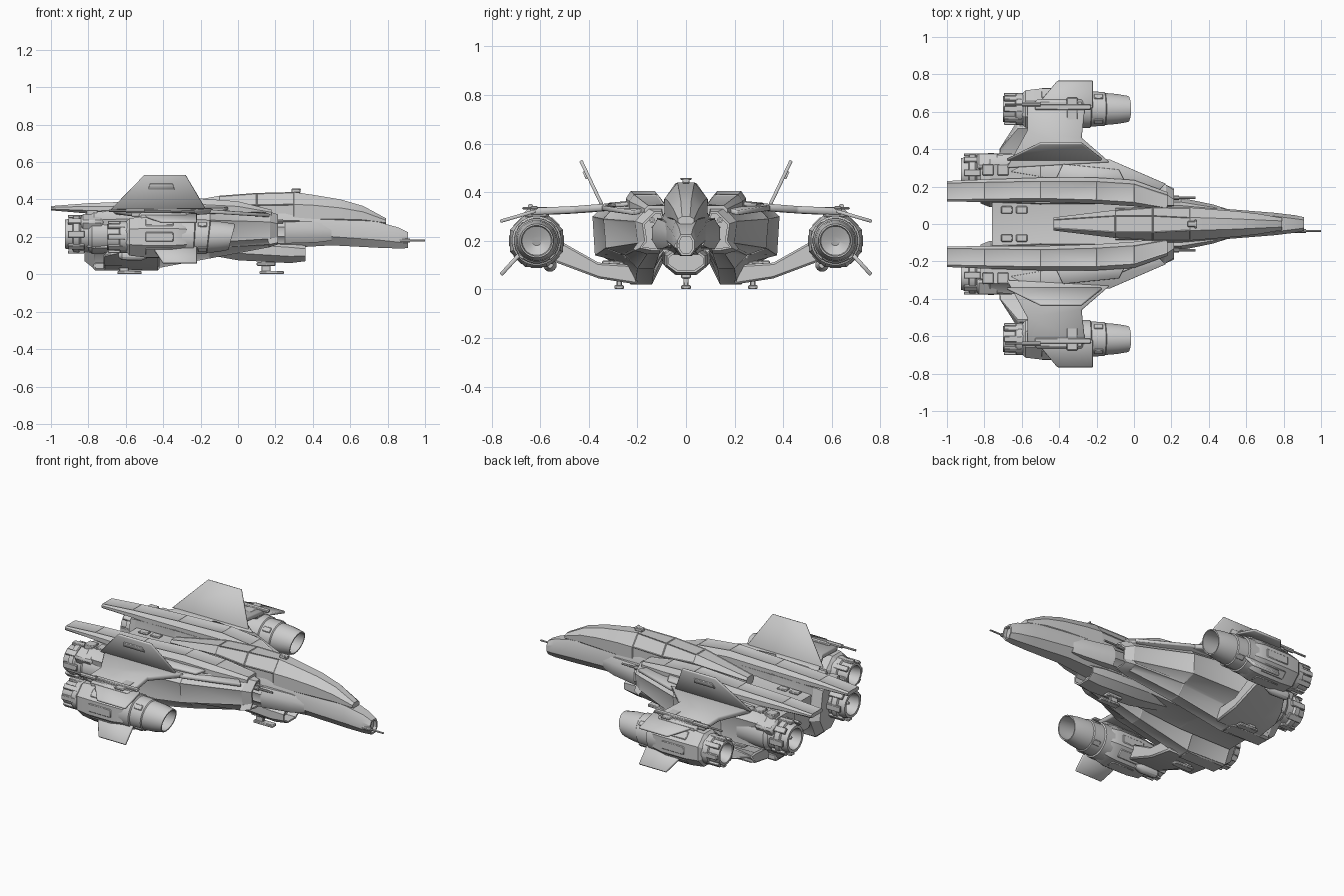
import bpy, bmesh, math
from mathutils import Matrix

cube = bpy.data.objects.get("Cube")
if cube:
    bpy.data.objects.remove(cube, do_unlink=True)

grey = bpy.data.materials.new("hull_grey")
grey.use_nodes = True
grey.diffuse_color = (.6, .6, .6, 1)
shader = next(n for n in grey.node_tree.nodes if n.type == 'BSDF_PRINCIPLED')
shader.inputs["Base Color"].default_value = (.6, .6, .6, 1)
parts = []


def finish(name, bm, pair=True, thick=0, bevel=0):
    """Turn a bmesh into an object, optionally thickened, bevelled and mirrored across y."""
    bmesh.ops.recalc_face_normals(bm, faces=bm.faces[:])
    mesh = bpy.data.meshes.new(name)
    bm.to_mesh(mesh)
    bm.free()
    mesh.materials.append(grey)
    obj = bpy.data.objects.new(name, mesh)
    bpy.context.scene.collection.objects.link(obj)
    if thick:
        mod = obj.modifiers.new("thickness", 'SOLIDIFY')
        mod.thickness, mod.offset = thick, 0
    if bevel:
        mod = obj.modifiers.new("edges", 'BEVEL')
        mod.width, mod.segments = bevel, 1
    if pair:
        mod = obj.modifiers.new("pair", 'MIRROR')
        mod.use_axis = (False, True, False)
    parts.append(obj)


def octo(x, y, w, z0, z1, t=.5, b=.5, lo=.3, hi=.7):
    """Chamfered cross-section of half width w between z0 and z1."""
    h = z1 - z0
    right = [(w * t, z1), (w, z0 + h * hi), (w, z0 + h * lo), (w * b, z0)]
    left = [(-a, z) for a, z in reversed(right)]
    return x, [(y + a, z) for a, z in right + left]


def loft(name, sections, pair=True, panel=0, mouth=0, bevel=0):
    """Skin cross-sections along x; panel sinks the larger faces, mouth hollows the front."""
    bm = bmesh.new()
    rings = [[bm.verts.new((x, y, z)) for y, z in pts] for x, pts in sections]
    n = len(rings[0])
    sides = []
    for a, b in zip(rings, rings[1:]):
        for i in range(n):
            j = (i + 1) % n
            sides.append(bm.faces.new((a[i], a[j], b[j], b[i])))
    bm.faces.new(rings[0])
    front = bm.faces.new(rings[-1])
    bmesh.ops.recalc_face_normals(bm, faces=bm.faces[:])
    if mouth:
        bmesh.ops.inset_region(bm, faces=[front], thickness=.01)
        ext = bmesh.ops.extrude_discrete_faces(bm, faces=[front])["faces"][0]
        for v in ext.verts:
            v.co.x -= mouth
    if panel:
        big = [f for f in sides if f.is_valid and f.calc_area() > .012]
        bmesh.ops.inset_individual(bm, faces=big, thickness=panel, depth=-.003)
    finish(name, bm, pair, bevel=bevel)


def lathe(name, y, z, profile, n=24, pair=True, rake=0):
    """Revolve (x, radius) points about an axis along x; rake slants the front end."""
    bm = bmesh.new()
    rings = []
    xs = [p[0] for p in profile]
    for x, r in profile:
        ang = [2 * math.pi * (i + .5) / n for i in range(n)]
        slant = rake * (x - min(xs)) / (max(xs) - min(xs))
        rings.append([bm.verts.new((x + slant * (math.sin(a) - 1), y + r * math.cos(a), z + r * math.sin(a)))
                      for a in ang])
    for a, b in zip(rings, rings[1:]):
        for i in range(n):
            j = (i + 1) % n
            bm.faces.new((a[i], a[j], b[j], b[i]))
    bm.faces.new(rings[0])
    bm.faces.new(rings[-1])
    finish(name, bm, pair)


def plate(name, corners, thick, bevel=.003):
    bm = bmesh.new()
    bm.faces.new([bm.verts.new(c) for c in corners])
    finish(name, bm, True, thick, bevel)


def box(name, centre, size, pair=True, roll=0, bevel=.004):
    bm = bmesh.new()
    mat = Matrix.Translation(centre) @ Matrix.Rotation(roll, 4, 'X') @ Matrix.Diagonal((*size, 1))
    bmesh.ops.create_cube(bm, size=1, matrix=mat)
    finish(name, bm, pair, bevel=bevel)


# Central fuselage: spine with canopy, nose, deck and belly
loft("spine_and_canopy", [
    octo(-.43, 0, .035, .31, .36, .7), octo(-.1, 0, .075, .28, .42, .6), octo(.1, 0, .09, .22, .435),
    octo(.3, 0, .088, .22, .44, .4), octo(.4, 0, .08, .24, .425, .4),
    octo(.55, 0, .068, .25, .40, .4), octo(.67, 0, .054, .26, .365, .4),
    octo(.79, 0, .033, .265, .3)], pair=False, panel=.006)
loft("nose", [
    octo(-.1, 0, .1, .14, .33, .8), octo(.25, 0, .105, .14, .33, .8), octo(.5, 0, .08, .155, .31, .8),
    octo(.75, 0, .06, .142, .28, .7), octo(.86, 0, .047, .138, .25, .6),
    octo(.91, 0, .036, .14, .225, .6)], pair=False, mouth=.02)
loft("rear_deck", [
    octo(-.76, 0, .13, .1, .29, .9, .7), octo(-.4, 0, .13, .1, .31, .9, .7),
    octo(.15, 0, .12, .13, .32, .9, .6)], pair=False, panel=.015)
loft("belly_intake", [
    octo(-.25, 0, .05, .12, .2), octo(0, 0, .085, .075, .2), octo(.28, 0, .088, .06, .18),
    octo(.36, 0, .078, .07, .165)], pair=False, mouth=.06)
box("dorsal_sensor", (.31, 0, .447), (.05, .03, .022), pair=False)
box("sensor_blade", (.33, 0, .455), (.012, .05, .008), pair=False)
lathe("nose_gun", -.037, .18, [(.8, .011), (.92, .011), (.92, .005), (1, .005)], 10, pair=False)

# Cheek fairings beside the cockpit
loft("cheek_fairing", [
    octo(-.1, .1, .05, .17, .31), octo(.25, .095, .045, .165, .29), octo(.42, .075, .03, .17, .28),
    octo(.5, .06, .02, .18, .26)], panel=.008)


# Twin main hulls, wide at the shoulder, stepping in to a narrow keel
def hull(x, yi, yo, zt, zs, zo, b0, b1, zb):
    return x, [(yi, zt), (yo - .05, zt), (yo, zs), (yo - .01, zo), (b1 + .05, zo - .03),
               (b1, zb), (b0, zb), (yi - .03, zo)]


loft("main_hull", [
    hull(-.82, .14, .34, .32, .27, .15, .15, .22, .07), hull(-.77, .12, .365, .335, .29, .14, .14, .22, .03),
    hull(-.5, .11, .385, .345, .3, .14, .14, .21, .02), hull(-.15, .11, .34, .345, .29, .17, .13, .2, .085),
    hull(.17, .1, .21, .335, .28, .19, .11, .16, .145), hull(.215, .1, .18, .32, .27, .2, .11, .14, .16)],
    panel=.012, mouth=.04)
loft("dorsal_blade", [
    octo(-1, .175, .055, .342, .365, .8, .9), octo(-.8, .178, .06, .325, .38, .75),
    octo(-.5, .183, .065, .3, .392, .7), octo(-.2, .178, .07, .3, .405, .7),
    octo(0, .165, .07, .3, .39, .7), octo(.18, .12, .05, .3, .345, .7)], panel=.008)
plate("shoulder_panel", [(-.42, .235, .356), (-.38, .32, .348), (-.08, .29, .346), (-.05, .23, .352)], .016)
plate("shoulder_strake", [(-.66, .28, .335), (-.5, .36, .335), (-.13, .345, .335), (.17, .215, .315), (.1, .15, .33)], .02)
box("keel_pod", (-.64, .19, .045), (.27, .1, .05), bevel=.012)
lathe("hull_gun", .14, .285, [(.15, .012), (.24, .012), (.24, .006), (.33, .006)], 10)

# Main engines
lathe("main_engine", .275, .215, [
    (-.6, .1), (-.78, .105), (-.8, .09), (-.84, .09), (-.85, .1), (-.88, .098), (-.885, .085),
    (-.925, .078), (-.925, .062), (-.85, .05), (-.85, .02), (-.9, .008)])
for i in range(8):
    a = math.tau * i / 8
    box("engine_petal", (-.865, .275 + .095 * math.cos(a), .215 + .095 * math.sin(a)),
        (.09, .016, .035), roll=a, bevel=.003)
box("engine_cowl", (-.78, .33, .28), (.12, .09, .06), roll=-.5, bevel=.012)

# Wings, drooping outward
plate("inner_wing", [(-.68, .3, .338), (-.57, .5, .325), (-.57, .64, .32), (-.26, .64, .32),
                     (-.28, .46, .328), (-.13, .33, .338)], .03, .006)
plate("wing_tip", [(-.53, .62, .322), (-.41, .765, .28), (-.22, .765, .28), (-.22, .62, .322)], .014)

# Lower pylons, cranked up to the nacelles
crank = [(.2, .1), (.36, .11), (.52, .2), (.56, .12), (.36, .045), (.2, .02)]
loft("lower_pylon", [(-.72, [(y if y < .4 else .4, z if y < .4 else .1) for y, z in crank]),
                     (-.62, crank), (-.42, crank)], bevel=.008)
box("pylon_panel", (-.56, .3, .11), (.14, .09, .014), roll=.06)

# Fins
plate("tail_fin", [(-.68, .345, .345), (-.5, .433, .53), (-.28, .433, .53), (-.17, .345, .345)], .014)
plate("fin_inset", [(-.48, .408, .455), (-.47, .422, .485), (-.35, .422, .485), (-.34, .408, .455)], .009, .001)
plate("lower_fin", [(-.46, .68, .15), (-.4, .762, .06), (-.22, .762, .06), (-.22, .68, .15)], .016)

# Outer engine nacelles
ny, nz = .615, .2
lathe("nacelle_body", ny, nz, [
    (-.6, .085), (-.58, .108), (-.5, .118), (-.34, .118), (-.28, .108), (-.25, .09)], 8)
lathe("nacelle_intake", ny, nz, [
    (-.32, .104), (-.23, .102), (-.225, .094), (-.15, .092), (-.145, .086), (-.08, .081), (-.015, .07),
    (-.015, .063), (-.12, .068), (-.18, .06), (-.2, .02)], rake=.018)
lathe("nacelle_nozzle", ny, nz, [
    (-.55, .09), (-.63, .085), (-.635, .075), (-.7, .07), (-.7, .057), (-.63, .045), (-.63, .01)])
for i in range(8):
    a = math.tau * i / 8
    y, z = math.cos(a), math.sin(a)
    box("nacelle_rib", (-.645, ny + .078 * y, nz + .078 * z), (.1, .016, .03), roll=a, bevel=.003)
    if i != 2:
        box("nacelle_panel", (-.42, ny + .108 * y, nz + .108 * z), (.15, .01, .05), roll=a, bevel=.004)
    if i % 2:
        box("intake_block", (-.19, ny + .091 * y, nz + .091 * z), (.05, .012, .03), roll=a, bevel=.003)
box("nacelle_saddle", (-.4, ny, .31), (.26, .1, .04), bevel=.012)
box("saddle_cross", (-.38, ny + .01, .336), (.3, .03, .014))
box("saddle_arm", (-.33, ny, .334), (.06, .12, .01))
lathe("nacelle_antenna", .64, .34, [(-.69, .006), (-.6, .006), (-.6, .012), (-.5, .012)], 8)
lathe("underslung_pod", .56, .1, [(-.64, .01), (-.62, .025), (-.52, .028), (-.48, .012)], 12)

# Skids
for name, x, y, pair in (("nose_skid", .15, 0, False), ("rear_skid", -.61, .275, True)):
    box(name + "_leg", (x, y, .04), (.05, .022, .06), pair)
    box(name + "_mount", (x, y, .055), (.1, .04, .02), pair)
    box(name + "_foot", (x + .03, y, .009), (.13, .04, .017), pair)

# Deck details between and on top of the hulls
for x in (-.68, -.6):
    box("deck_hatch", (x, .075, .3), (.06, .04, .012))
    box("shoulder_vent", (x - .1, .29, .33), (.06, .06, .03))

# Smooth shading with sharp creases
bpy.ops.object.select_all(action='DESELECT')
for obj in parts:
    obj.select_set(True)
bpy.context.view_layer.objects.active = parts[0]
bpy.ops.object.shade_smooth_by_angle(angle=math.radians(28))
